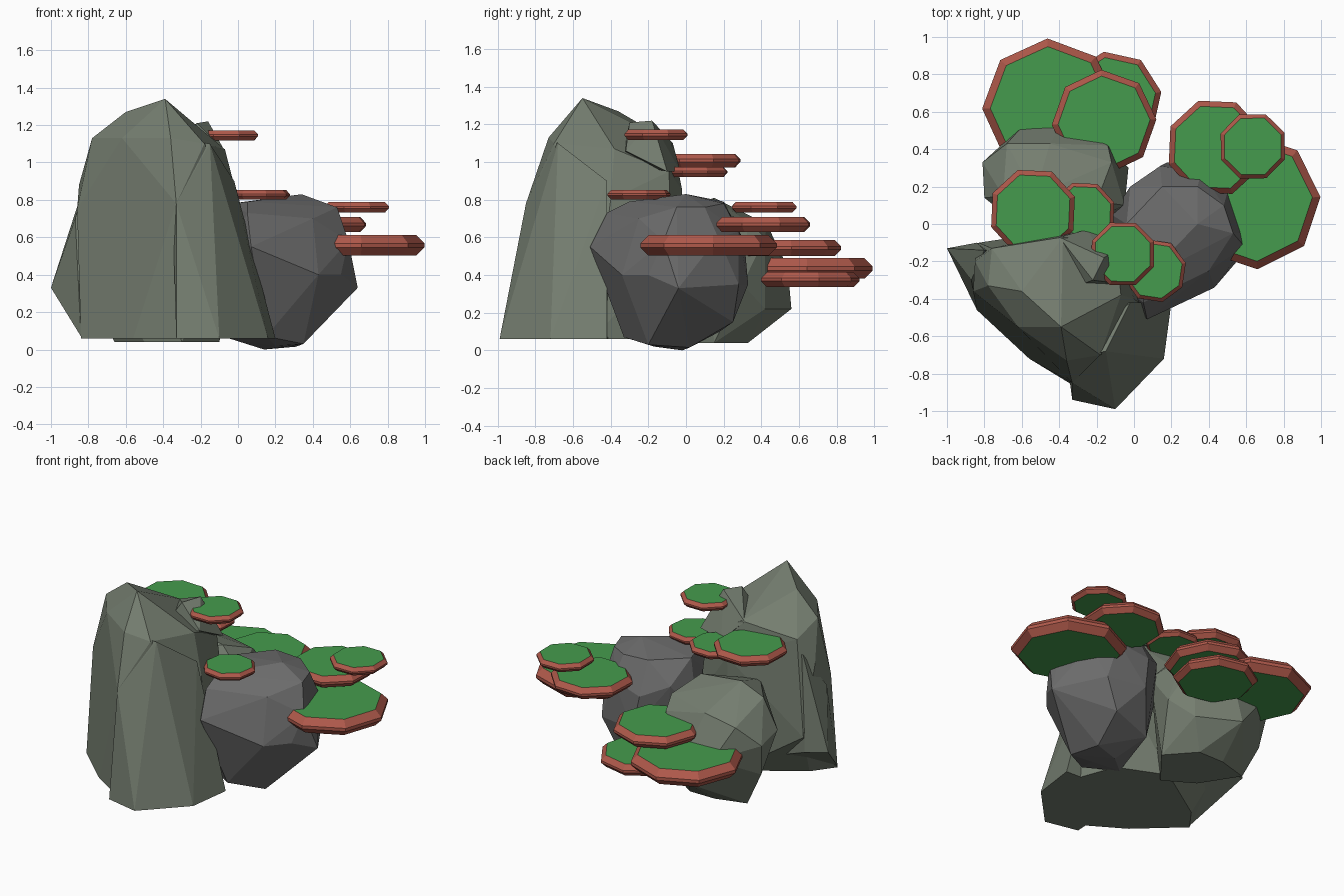
import bpy, bmesh, math


def material(name, rgb):
    m = bpy.data.materials.new(name)
    m.diffuse_color = (*rgb, 1)
    return m


MOSS = material("mossy_stone", (0.175, 0.205, 0.16))
GREY = material("grey_stone", (0.15, 0.15, 0.15))
GREEN = material("green_top", (0.06, 0.33, 0.075))
RED = material("red_rim", (0.43, 0.10, 0.07))


def finish(name, bm, mats):
    bmesh.ops.recalc_face_normals(bm, faces=bm.faces)
    me = bpy.data.meshes.new(name)
    bm.to_mesh(me)
    bm.free()
    for m in mats:
        me.materials.append(m)
    ob = bpy.data.objects.new(name, me)
    bpy.context.collection.objects.link(ob)
    return ob


def rock(name, pts, mat):
    """Faceted boulder: convex hull around a few corner points."""
    bm = bmesh.new()
    for p in pts:
        bm.verts.new(p)
    bmesh.ops.convex_hull(bm, input=bm.verts)
    bmesh.ops.delete(bm, geom=[v for v in bm.verts if not v.link_faces], context='VERTS')
    bmesh.ops.dissolve_limit(bm, angle_limit=math.radians(3), verts=bm.verts, edges=bm.edges)
    return finish(name, bm, [mat])


def shelf(name, x, y, z, r, turn):
    """Octagonal plate with a bevelled red rim and green faces."""
    bm = bmesh.new()
    rings = []
    for rr, dz in ((0.88 * r, -0.15 * r), (r, -0.03 * r), (r, 0.03 * r), (0.88 * r, 0.15 * r)):
        rings.append([bm.verts.new((x + rr * math.cos(math.radians(turn + 45 * i)),
                                    y + rr * math.sin(math.radians(turn + 45 * i)), z + dz))
                      for i in range(8)])
    for a, b in zip(rings, rings[1:]):
        for i in range(8):
            j = (i + 1) % 8
            bm.faces.new((a[i], a[j], b[j], b[i])).material_index = 1
    bm.faces.new(rings[0])
    bm.faces.new(rings[-1])
    return finish(name, bm, [GREEN, RED])


# Tall rock, main body
rock("tall_rock", [
    (-0.84, -0.46, 0.06), (-0.56, -0.72, 0.06), (-0.33, -0.86, 0.06), (0.12, -0.5, 0.06),
    (0.0, -0.18, 0.06), (-0.32, -0.04, 0.06), (-0.73, -0.31, 0.06),
    (-0.83, -0.1, 0.4), (-0.05, -0.08, 0.5),
    (-0.33, -0.85, 0.78), (-0.86, -0.36, 0.75), (0.0, -0.4, 0.8), (-0.3, -0.02, 0.85),
    (-0.85, -0.2, 0.88), (-0.78, -0.33, 1.13), (-0.76, -0.13, 1.05), (-0.62, -0.55, 1.13),
    (-0.36, -0.73, 1.13), (-0.18, -0.7, 1.1), (-0.07, -0.38, 1.07), (-0.38, -0.07, 1.1),
    (-0.1, -0.09, 0.95), (-0.6, -0.36, 1.27), (-0.39, -0.55, 1.34)], MOSS)

# Second peak, flared front foot and side spur of the tall rock
rock("tall_rock_back_peak", [
    (-0.16, -0.18, 1.22), (-0.22, -0.3, 1.21), (-0.07, -0.32, 1.06), (-0.4, -0.07, 1.1),
    (-0.04, -0.1, 0.95), (-0.25, -0.03, 0.95), (-0.35, -0.35, 1.0)], MOSS)
rock("tall_rock_foot", [
    (-0.33, -0.94, 0.06), (-0.1, -0.99, 0.06), (0.16, -0.72, 0.06), (0.2, -0.42, 0.06),
    (-0.3, -0.4, 0.06), (-0.33, -0.85, 0.5), (-0.33, -0.85, 0.78), (-0.36, -0.72, 1.13),
    (-0.15, -0.68, 1.1), (-0.02, -0.42, 0.9)], MOSS)
rock("tall_rock_spur", [
    (-1.0, -0.13, 0.33), (-0.84, -0.46, 0.07), (-0.84, -0.1, 0.3), (-0.6, -0.15, 0.2),
    (-0.87, -0.3, 0.7), (-0.8, -0.14, 0.95), (-0.5, -0.2, 0.9)], MOSS)

# Rear rock
rock("rear_rock", [
    (-0.66, 0.27, 0.04), (-0.45, 0.33, 0.04), (-0.26, 0.33, 0.04),
    (-0.1, 0.15, 0.04), (-0.3, -0.1, 0.04), (-0.5, 0.02, 0.04),
    (-0.42, 0.56, 0.22), (-0.15, 0.42, 0.22), (-0.03, 0.3, 0.35), (-0.78, 0.29, 0.28),
    (-0.81, 0.33, 0.5), (-0.8, 0.14, 0.54), (-0.58, 0.54, 0.42), (-0.38, 0.54, 0.44),
    (-0.14, 0.42, 0.6), (-0.05, 0.1, 0.6), (-0.68, 0.43, 0.63), (-0.45, 0.43, 0.67),
    (-0.12, 0.33, 0.68), (-0.7, 0.15, 0.74), (-0.53, 0.15, 0.81), (-0.2, 0.12, 0.76),
    (-0.5, -0.1, 0.72)], MOSS)

# Round grey rock
rock("round_rock", [
    (0.14, -0.02, 0.0), (0.31, 0.02, 0.015), (0.2, -0.17, 0.02), (0.35, -0.2, 0.03),
    (-0.05, -0.2, 0.06), (0.15, -0.33, 0.07), (0.05, 0.18, 0.1), (0.35, 0.25, 0.15),
    (0.64, -0.04, 0.33), (0.55, -0.2, 0.4), (0.43, -0.34, 0.4), (0.18, 0.33, 0.35),
    (0.45, 0.28, 0.35), (-0.12, 0.05, 0.45), (0.07, -0.51, 0.55), (-0.05, -0.35, 0.5),
    (0.59, -0.12, 0.58), (0.5, 0.17, 0.6), (0.14, 0.31, 0.58), (0.36, 0.28, 0.63),
    (0.05, -0.42, 0.73), (0.4, -0.25, 0.7), (0.53, -0.05, 0.76), (0.48, 0.1, 0.76),
    (0.15, 0.2, 0.79), (0.34, 0.2, 0.78), (0.34, 0.0, 0.83), (0.05, -0.3, 0.79),
    (-0.04, 0.0, 0.78), (-0.02, 0.2, 0.65)], GREY)

# Shelves: x, y, z, radius, turn
SHELVES = [
    (-0.45, 0.63, 0.435, 0.362, 2), (-0.115, 0.66, 0.375, 0.265, 10),
    (-0.16, 0.545, 0.543, 0.28, 3), (0.435, 0.41, 0.668, 0.265, 20),
    (0.635, 0.415, 0.76, 0.185, 23), (0.635, 0.12, 0.557, 0.363, 4),
    (-0.54, 0.065, 1.008, 0.238, 20), (-0.27, 0.055, 0.947, 0.175, 20),
    (-0.06, -0.16, 1.145, 0.18, 22), (0.11, -0.25, 0.827, 0.172, 14)]
for n, s in enumerate(SHELVES, 1):
    shelf(f"shelf_{n}", *s)
